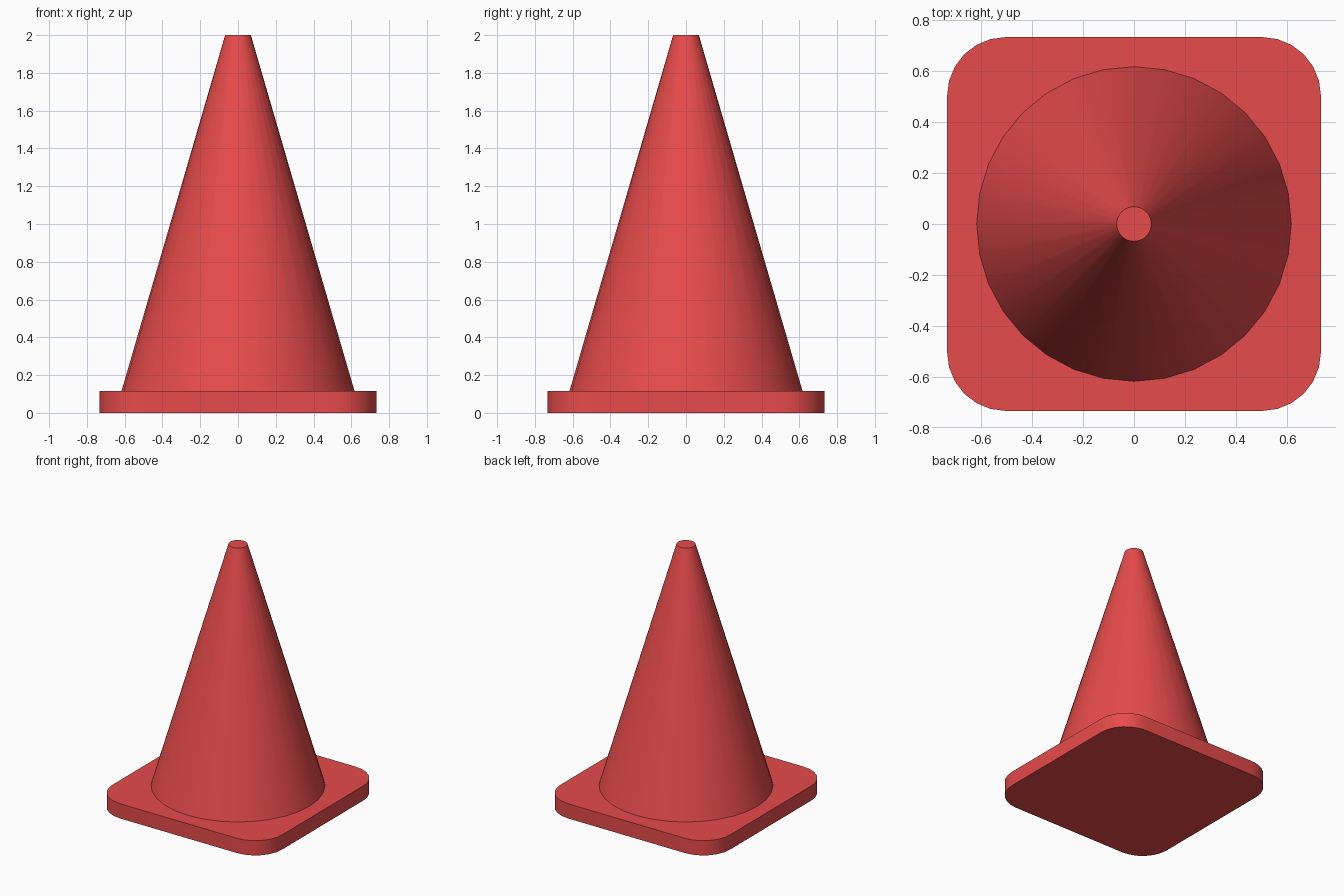
import bpy, bmesh, math

if "Cube" in bpy.data.objects:
    bpy.data.objects.remove(bpy.data.objects["Cube"])

BASE_TOP = 0.115
red = bpy.data.materials.new("red_plastic")
red.diffuse_color = (0.8, 0.07, 0.07, 1)
red.use_nodes = True
red.node_tree.nodes["Principled BSDF"].inputs["Base Color"].default_value = red.diffuse_color


def finish(bm, name):
    bmesh.ops.recalc_face_normals(bm, faces=bm.faces)
    mesh = bpy.data.meshes.new(name)
    bm.to_mesh(mesh)
    bm.free()
    obj = bpy.data.objects.new(name, mesh)
    bpy.context.collection.objects.link(obj)
    mesh.materials.append(red)
    bpy.ops.object.select_all(action='DESELECT')
    bpy.context.view_layer.objects.active = obj
    obj.select_set(True)
    bpy.ops.object.shade_smooth_by_angle(angle=math.radians(30))
    return obj


# Base plate: rounded square extruded upward
half, radius, steps = 0.733, 0.23, 6
bm = bmesh.new()
outline = []
for corner in range(4):
    mid = math.radians(45 + 90 * corner)
    cx = math.copysign(half - radius, math.cos(mid))
    cy = math.copysign(half - radius, math.sin(mid))
    for i in range(steps + 1):
        a = math.radians(90 * (corner + i / steps))
        outline.append(bm.verts.new((cx + radius * math.cos(a),
                                     cy + radius * math.sin(a), 0)))
plate = bm.faces.new(outline)
top = bmesh.ops.extrude_face_region(bm, geom=[plate], use_keep_orig=True)
bmesh.ops.translate(bm, vec=(0, 0, BASE_TOP),
                    verts=[g for g in top["geom"] if isinstance(g, bmesh.types.BMVert)])
finish(bm, "base_plate")

# Cone body: tapered 32-sided frustum standing on the plate
bm = bmesh.new()
bmesh.ops.create_cone(bm, cap_ends=True, segments=32,
                      radius1=0.617, radius2=0.068, depth=2 - BASE_TOP)
bmesh.ops.translate(bm, vec=(0, 0, (2 + BASE_TOP) / 2), verts=bm.verts)
finish(bm, "cone_body")
